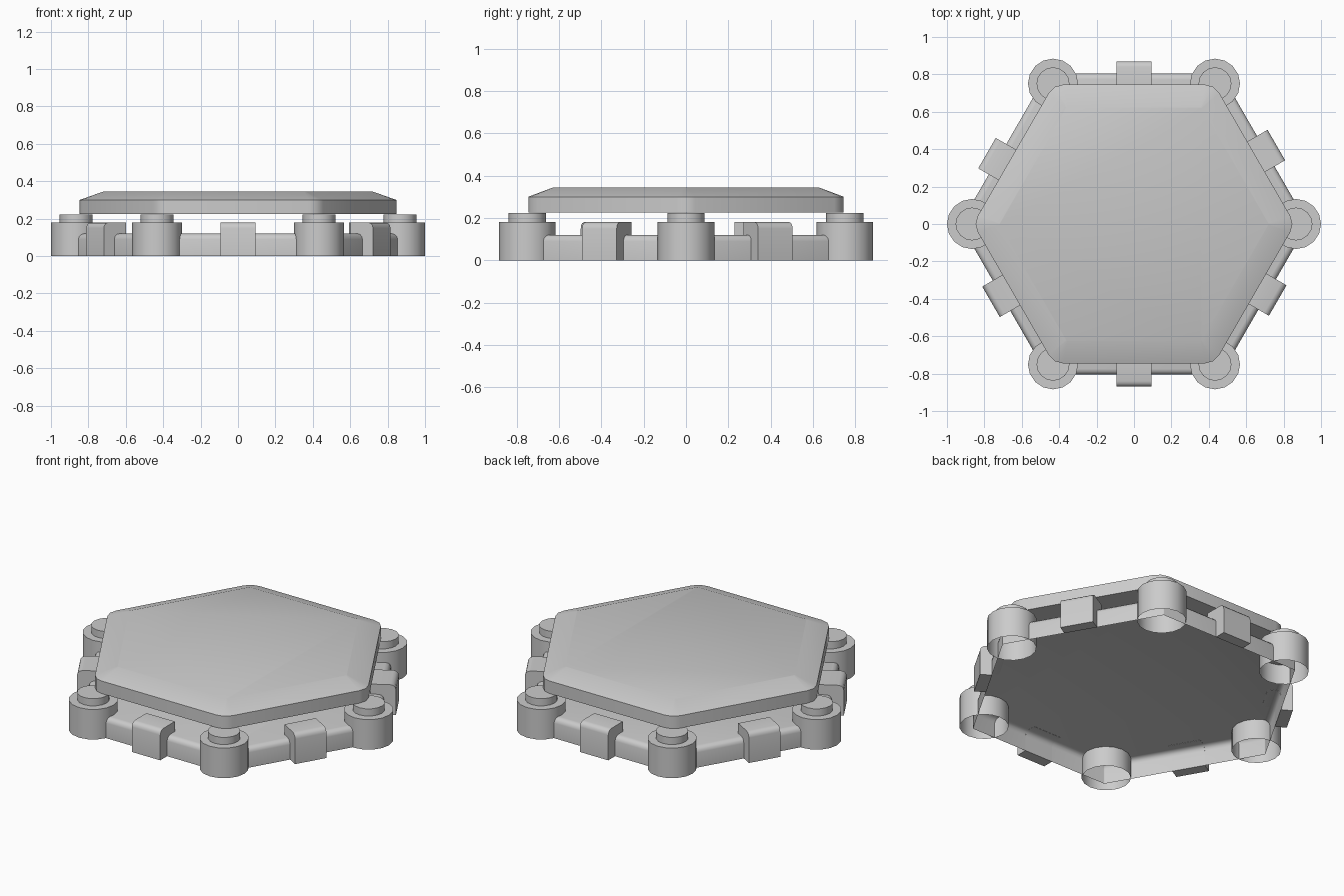
import bpy, bmesh
from math import sin, cos, pi, radians, sqrt
from mathutils import Matrix

if "Cube" in bpy.data.objects:
    bpy.data.objects.remove(bpy.data.objects["Cube"])


def finish(bm, name, angle=35):
    bmesh.ops.recalc_face_normals(bm, faces=bm.faces)
    mesh = bpy.data.meshes.new(name)
    bm.to_mesh(mesh)
    bm.free()
    obj = bpy.data.objects.new(name, mesh)
    bpy.context.collection.objects.link(obj)
    bpy.ops.object.select_all(action='DESELECT')
    obj.select_set(True)
    bpy.context.view_layer.objects.active = obj
    bpy.ops.object.shade_smooth_by_angle(angle=radians(angle))
    return obj


def hexagon(apothem, corner):
    """Hexagon outline with two-segment rounded corners, pointing along x."""
    r = apothem * 2 / sqrt(3)
    pts = []
    for i in range(6):
        a = i * pi / 3
        for radial, side in ((corner / 2, -1), (0.268 * corner, 0), (corner / 2, 1)):
            d, t = r - radial, side * corner * sqrt(3) / 2
            pts.append((d * cos(a) - t * sin(a), d * sin(a) + t * cos(a)))
    return pts


def circle(r, n=16):
    return [(r * cos(2 * pi * i / n), r * sin(2 * pi * i / n)) for i in range(n)]


def loft(levels, bottom=False):
    """Stack (outline, z) rings, cap the top and optionally the bottom."""
    bm = bmesh.new()
    rings = [[bm.verts.new((x, y, z)) for x, y in pts] for pts, z in levels]
    for lo, hi in zip(rings, rings[1:]):
        n = len(lo)
        for i in range(n):
            j = (i + 1) % n
            bm.faces.new((lo[i], lo[j], hi[j], hi[i]))
    bm.faces.new(rings[-1])
    if bottom:
        bm.faces.new(rings[0][::-1])
    return bm


# Hollow base tray, open underneath, with a rounded top rim
R = 0.03
levels = [(hexagon(0.805, 0.004), 0)]
for k in range(4):
    a = k * pi / 6
    levels.append((hexagon(0.805 - R + R * cos(a), 0.004), 0.12 - R + R * sin(a)))
finish(loft(levels), "base_tray")

# Raised lid with sloped border
finish(loft([(hexagon(0.745, 0.05), 0.225), (hexagon(0.745, 0.05), 0.30),
             (hexagon(0.625, 0.006), 0.345)], bottom=True), "lid")

# Stepped corner posts, open underneath
for i in range(6):
    bm = loft([(circle(0.134), 0), (circle(0.134), 0.18),
               (circle(0.088), 0.18), (circle(0.088), 0.223)])
    a = i * pi / 3
    bm.transform(Matrix.Translation((0.866 * cos(a), 0.866 * sin(a), 0)))
    finish(bm, f"corner_post_{i + 1}")

# L-shaped clips hooked over the rim; (angle, sideways shift)
arc = [(0.84 + 0.03 * cos(k * pi / 6), 0.15 + 0.03 * sin(k * pi / 6)) for k in range(4)]
inner = [(0.774 + 0.03 * cos(k * pi / 6), 0.089 + 0.03 * sin(k * pi / 6)) for k in (3, 2, 1, 0)]
profile = [(0.804, 0), (0.87, 0)] + arc + [(0.732, 0.18), (0.732, 0.119)] + inner
clips = [(30, -0.015), (90, 0), (150, 0.065), (210, -0.022), (270, 0), (330, 0.03)]
for i, (deg, shift) in enumerate(clips):
    bm = bmesh.new()
    sides = [[bm.verts.new((x, shift + s * 0.094, z)) for x, z in profile] for s in (-1, 1)]
    n = len(profile)
    for k in range(n):
        j = (k + 1) % n
        bm.faces.new((sides[0][k], sides[0][j], sides[1][j], sides[1][k]))
    bm.faces.new(sides[0][::-1])
    bm.faces.new(sides[1])
    bm.transform(Matrix.Rotation(radians(deg), 4, 'Z'))
    finish(bm, f"rim_clip_{i + 1}")
